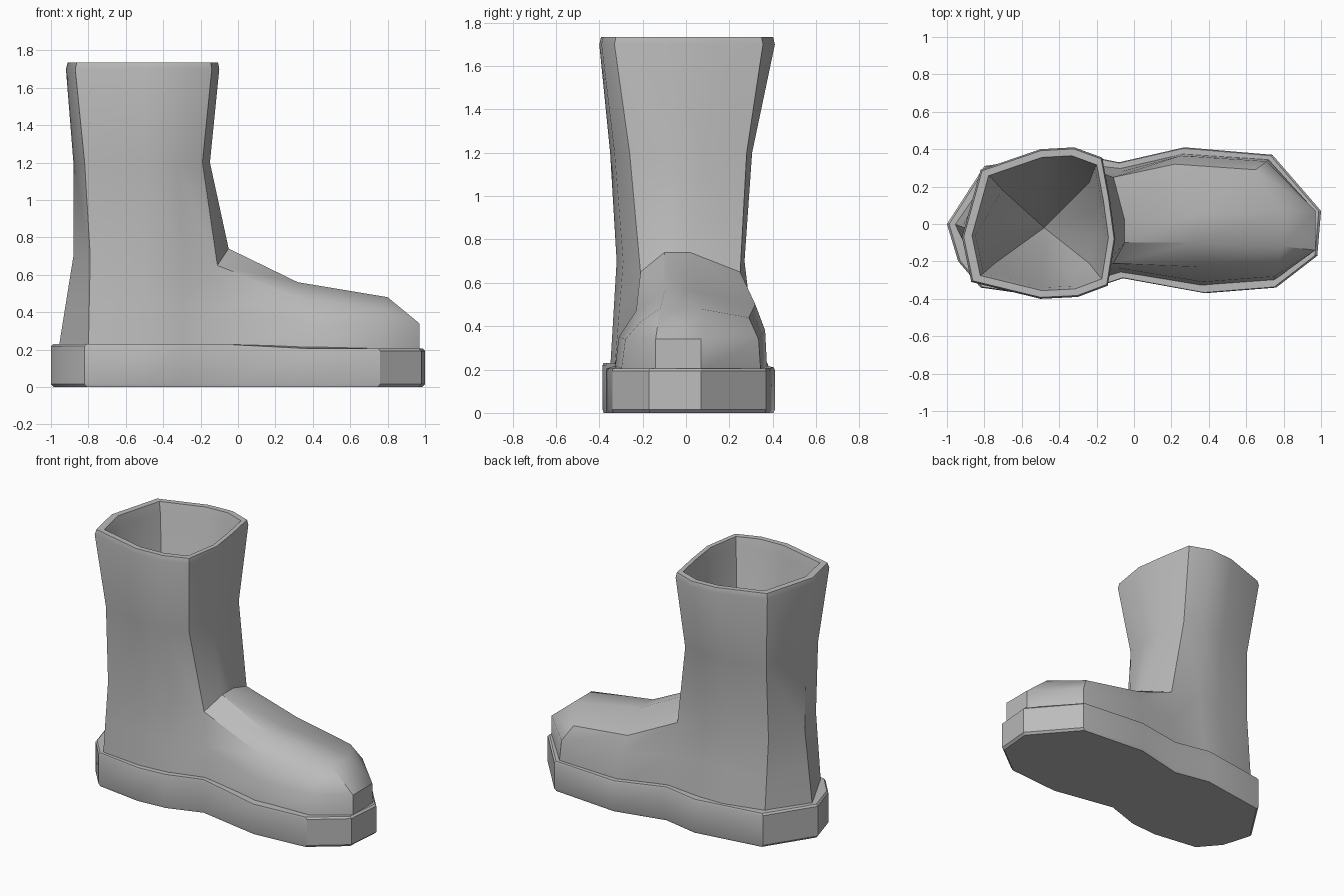
import bpy
import bmesh
from mathutils import Vector

default_cube = bpy.data.objects.get("Cube")
if default_cube:
    bpy.data.objects.remove(default_cube, do_unlink=True)

rubber = bpy.data.materials.new("plain_grey")
rubber.use_nodes = True
grey = (0.5, 0.5, 0.5, 1.0)
rubber.diffuse_color = grey
rubber.node_tree.nodes["Principled BSDF"].inputs["Base Color"].default_value = grey


def add_ring(bm, points):
    return [bm.verts.new(p) for p in points]


def bridge(bm, ring_a, ring_b, closed=True):
    """Join two equally long vertex rows with quads."""
    count = len(ring_a)
    for i in range(count if closed else count - 1):
        j = (i + 1) % count
        bm.faces.new((ring_a[i], ring_a[j], ring_b[j], ring_b[i]))


def at_height(outline, z):
    return [Vector((x, y, z)) for x, y in outline]


def shrink(points, factor, z):
    """Scale a ring about its own centre and place it at height z."""
    centre = sum(points, Vector()) / len(points)
    ring = [centre + (p - centre) * factor for p in points]
    return [Vector((p.x, p.y, z)) for p in ring]


def finish(bm, name, angle):
    bmesh.ops.remove_doubles(bm, verts=bm.verts, dist=0.0005)
    bmesh.ops.recalc_face_normals(bm, faces=bm.faces)
    mesh = bpy.data.meshes.new(name)
    bm.to_mesh(mesh)
    bm.free()
    obj = bpy.data.objects.new(name, mesh)
    bpy.context.collection.objects.link(obj)
    mesh.materials.append(rubber)
    bpy.ops.object.select_all(action="DESELECT")
    obj.select_set(True)
    bpy.context.view_layer.objects.active = obj
    bpy.ops.object.shade_smooth_by_angle(angle=angle)
    return obj


# Shaft outlines: right front corner, round the heel, left front corner, front
top_outline = [(-.14, -.33), (-.3, -.39), (-.5, -.4), (-.87, -.31), (-.92, -.07),
               (-.82, .29), (-.5, .4), (-.32, .41), (-.17, .355), (-.13, .14), (-.1, -.08)]
waist_outline = [(-.19, -.26), (-.32, -.33), (-.5, -.35), (-.82, -.26), (-.88, -.04),
                 (-.77, .23), (-.5, .3), (-.34, .305), (-.19, .28), (-.16, .08), (-.15, -.07)]
ankle_outline = [(-.11, -.21), (-.3, -.29), (-.5, -.32), (-.79, -.28), (-.88, -.03),
                 (-.78, .22), (-.5, .27), (-.33, .27), (-.11, .25), (-.05, .02), (-.05, -.1)]
base_outline = [(-.07, -.26), (-.3, -.33), (-.5, -.35), (-.8, -.32), (-.96, 0),
                (-.78, .26), (-.5, .33), (-.33, .33), (-.07, .3)]

# Foot sections: right base, right side, right shoulder, ridge pair, then left
instep = [(.36, -.33, .19), (.37, -.31, .35), (.35, -.23, .47), (.32, -.1, .56),
          (.32, .05, .56), (.22, .32, .5), (.25, .365, .38), (.26, .375, .19)]
ball = [(.75, -.3, .19), (.75, -.28, .34), (.77, -.21, .42), (.8, -.12, .48),
        (.8, .07, .48), (.65, .29, .44), (.71, .335, .34), (.72, .345, .19)]
toe_right, toe_left = (.97, -.14, .34), (.97, .07, .34)
toe = [(.97, -.14, .19)] + [toe_right] * 3 + [toe_left] * 3 + [(.97, .07, .19)]

# Boot upper
bm = bmesh.new()
top = at_height(top_outline, 1.7)
waist = at_height(waist_outline, 1.2)
ankle = at_height(ankle_outline, 0.7)
ankle[0].z = ankle[8].z = 0.65
ankle[9].z = ankle[10].z = 0.74
base = at_height(base_outline, 0.2)
side = [a.lerp(b, 0.5) for a, b in zip(ankle, base)]

# Outer shaft, rolled rim and hollow inside as one run of rings
inner_waist = shrink(waist, 0.8, 1.2)
shaft_rings = [add_ring(bm, ring) for ring in (
    ankle, waist, top, shrink(top, 0.98, 1.735), shrink(top, 0.89, 1.735),
    shrink(top, 0.85, 1.67), inner_waist)]
for lower, upper in zip(shaft_rings, shaft_rings[1:]):
    bridge(bm, lower, upper)
well = bm.verts.new((-.48, -.02, .4))
rim = shaft_rings[-1]
for i, vert in enumerate(rim):
    bm.faces.new((vert, rim[(i + 1) % len(rim)], well))

# Heel and ankle wall below the shaft
ankle_row = shaft_rings[0]
side_row = add_ring(bm, side)
base_row = add_ring(bm, base)
bridge(bm, ankle_row[:9], side_row, closed=False)
bridge(bm, side_row, base_row, closed=False)

# Foot grows from the open front of the ankle
opening = [base_row[0], side_row[0], ankle_row[0], ankle_row[10],
           ankle_row[9], ankle_row[8], side_row[8], base_row[8]]
sections = [opening] + [add_ring(bm, s) for s in (instep, ball, toe)]
for back, front in zip(sections, sections[1:]):
    bridge(bm, back, front, closed=False)
bm.faces.new(sections[-1])
underside = base_row + [s[-1] for s in sections[1:]] + [s[0] for s in sections[:0:-1]]
bm.faces.new(underside)
finish(bm, "boot_upper", 0.6)

# Sole outline, from the heel round the right side to the toe and back
sole_outline = [(-1, 0), (-.94, -.2), (-.82, -.34), (-.5, -.385), (-.3, -.37),
                (-.06, -.29), (.38, -.37), (.76, -.34), (.98, -.17), (1, .07),
                (.74, .37), (.27, .41), (-.08, .33), (-.33, .38), (-.8, .31)]


def sole_top(x):
    """The tread is a little thicker under the heel."""
    return 0.23 - 0.025 * min(max((x + 0.1) / 0.45, 0), 1)


def sole_ring(inset, drop):
    ring = shrink(at_height(sole_outline, 0), 1 - inset, 0)
    for p in ring:
        p.z = sole_top(p.x) - drop
    return ring


bm = bmesh.new()
ground = shrink(at_height(sole_outline, 0), 0.985, 0)
tread = at_height(sole_outline, 0.015)
sole_rings = [add_ring(bm, ring) for ring in (
    ground, tread, sole_ring(0, 0.012), sole_ring(0.012, 0))]
for lower, upper in zip(sole_rings, sole_rings[1:]):
    bridge(bm, lower, upper)
bm.faces.new(sole_rings[0])
bm.faces.new(sole_rings[-1])
finish(bm, "sole", 0.55)
